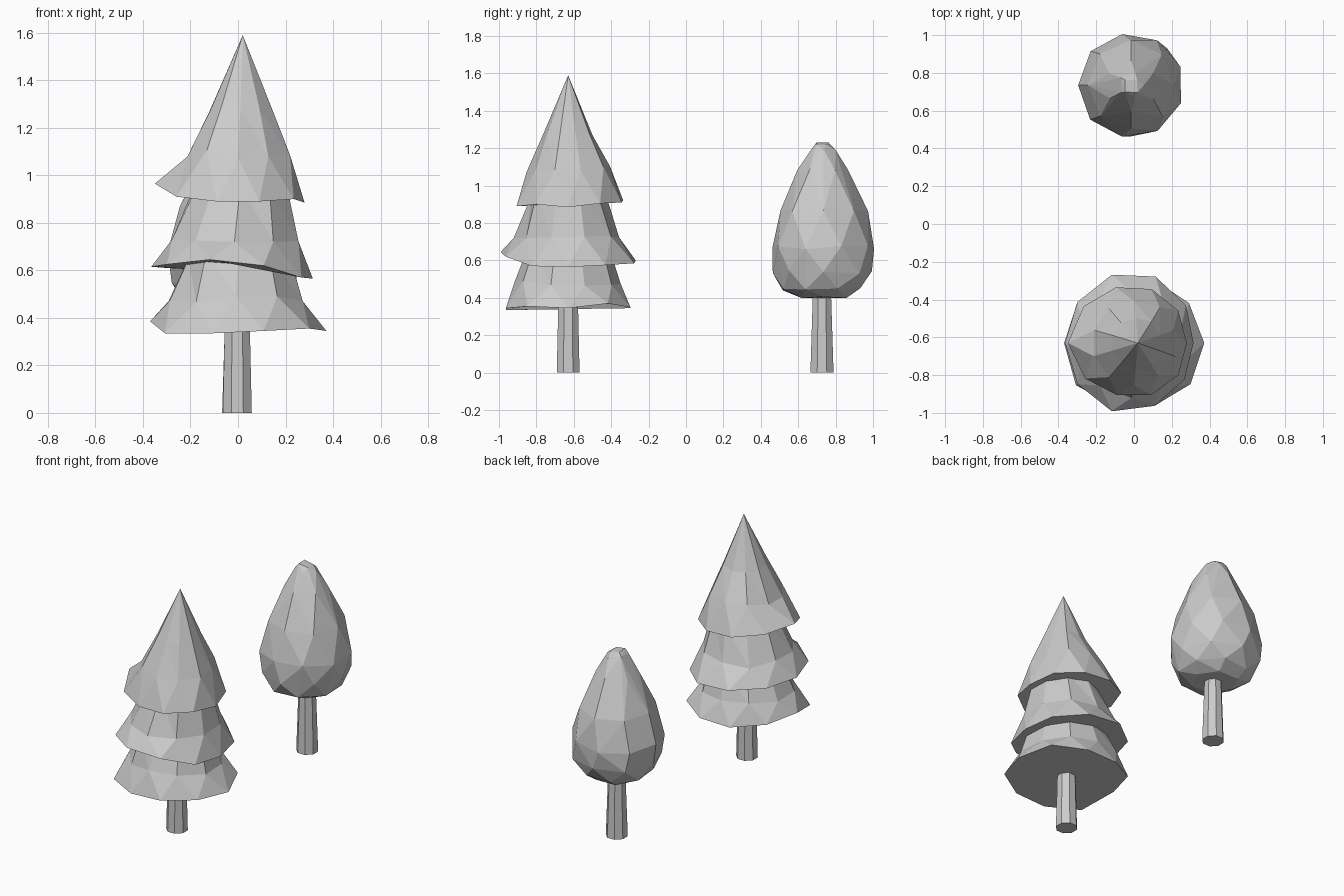
import bpy, bmesh, math, random
from mathutils import Vector

if "Cube" in bpy.data.objects:
    bpy.data.objects.remove(bpy.data.objects["Cube"])

random.seed(4)
PINE_Y, ROUND_Y = -0.63, 0.73


def finish(name, bm):
    bmesh.ops.recalc_face_normals(bm, faces=bm.faces)
    me = bpy.data.meshes.new(name)
    bm.to_mesh(me)
    bm.free()
    ob = bpy.data.objects.new(name, me)
    bpy.context.collection.objects.link(ob)
    return ob


def loft(name, rings, tip=None):
    bm = bmesh.new()
    loops = [[bm.verts.new(p) for p in ring] for ring in rings]
    n = len(loops[0])
    bm.faces.new(loops[0])
    for a, b in zip(loops, loops[1:]):
        for i in range(n):
            j = (i + 1) % n
            bm.faces.new((a[i], a[j], b[i]))
            bm.faces.new((a[j], b[j], b[i]))
    if tip:
        t = bm.verts.new(tip)
        for i in range(n):
            bm.faces.new((loops[-1][i], loops[-1][(i + 1) % n], t))
    else:
        bm.faces.new(loops[-1])
    return finish(name, bm)


def ring(cx, cy, z, r, n, turn=0.0, jit=0.0):
    pts = []
    for i in range(n):
        a = math.tau * (i + turn) / n
        k = r * (1 + random.uniform(-jit, jit))
        pts.append(Vector((cx + k * math.cos(a), cy + k * math.sin(a),
                           z + random.uniform(-jit, jit) * 0.4)))
    return pts


def tier(name, rim, upper, tip=None):
    # uneven rim given as (radius, height) every 36 degrees from +x
    rings = [[Vector((r * math.cos(i * math.pi / 5),
                      PINE_Y + r * math.sin(i * math.pi / 5), z))
              for i, (r, z) in enumerate(rim)]]
    for z, r, cx in upper:
        rings.append(ring(cx, PINE_Y, z, r, 10, 0.5, 0.04))
    return loft(name, rings, tip)


# pine foliage
tier("pine_lower_tier",
     [(.372, .345), (.36, .37), (.35, .35), (.35, .345), (.37, .37),
      (.37, .385), (.38, .335), (.35, .335), (.35, .345), (.37, .355)],
     [(.48, .29, -.01), (.66, .22, 0)])
tier("pine_middle_tier",
     [(.315, .565), (.34, .575), (.37, .585), (.38, .60), (.37, .61),
      (.365, .615), (.37, .625), (.38, .645), (.35, .62), (.33, .57)],
     [(.73, .28, -.015), (.95, .20, .01)])
tier("pine_top_tier",
     [(.28, .885), (.29, .905), (.30, .91), (.31, .92), (.33, .945),
      (.35, .965), (.32, .91), (.29, .89), (.29, .89), (.29, .90)],
     [(1.09, .225, 0), (1.28, .135, .01)], (.02, PINE_Y, 1.59))

# trunks
loft("pine_trunk", [ring(-.003, PINE_Y, 0, .066, 8, .5),
                    ring(-.003, PINE_Y, .45, .055, 8, .5)])
loft("round_tree_trunk", [ring(-.005, ROUND_Y - .003, 0, .067, 8, .5),
                          ring(-.005, ROUND_Y - .003, .5, .05, 8, .5)])

# egg-shaped crown: hull around uneven staggered rings
bm = bmesh.new()
profile = [(.405, .14, 6, 0, .735), (.45, .22, 8, .5, .725),
           (.54, .265, 8, 0, .735), (.67, .28, 9, .5, .735),
           (.86, .232, 8, 0, .735), (1.09, .133, 6, .5, .73),
           (1.20, .068, 5, 0, .735), (1.23, .045, 4, .5, .73)]
for z, r, n, turn, cy in profile:
    for p in ring(-.015, cy, z, r, n, turn, .03):
        p.z = min(max(p.z, .40), 1.23)
        bm.verts.new(p)
res = bmesh.ops.convex_hull(bm, input=bm.verts[:])
loose = [v for v in bm.verts if not v.link_faces]
bmesh.ops.delete(bm, geom=loose, context='VERTS')
finish("round_tree_crown", bm)
